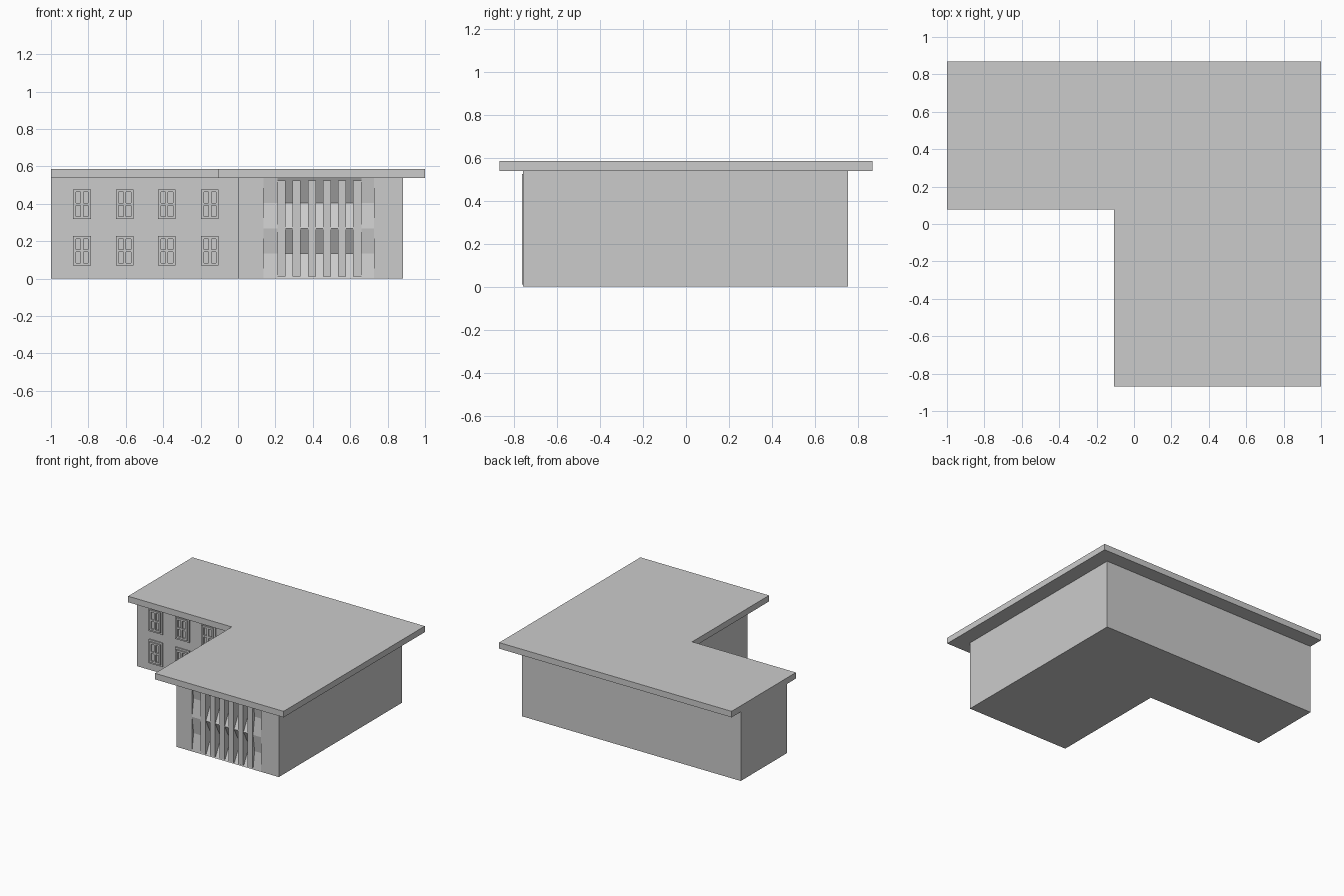
import bpy, bmesh

if "Cube" in bpy.data.objects:
    bpy.data.objects.remove(bpy.data.objects["Cube"])


def prism(name, pts, axis, a, b):
    """Extrude a closed 2D outline along x (pts = y,z) or z (pts = x,y)."""
    bm = bmesh.new()
    vec = (lambda p, t: (t, *p)) if axis == 'x' else (lambda p, t: (*p, t))
    lo = [bm.verts.new(vec(p, a)) for p in pts]
    hi = [bm.verts.new(vec(p, b)) for p in pts]
    bm.faces.new(lo)
    bm.faces.new(hi)
    for i in range(len(pts)):
        j = (i + 1) % len(pts)
        bm.faces.new((lo[i], lo[j], hi[j], hi[i]))
    bmesh.ops.recalc_face_normals(bm, faces=bm.faces)
    me = bpy.data.meshes.new(name)
    bm.to_mesh(me)
    bm.free()
    ob = bpy.data.objects.new(name, me)
    bpy.context.collection.objects.link(ob)
    return ob


def box(name, x0, x1, y0, y1, z0, z1):
    return prism(name, [(x0, y0), (x1, y0), (x1, y1), (x0, y1)], 'z', z0, z1)


FRONT, WING, H = -0.758, 0.185, 0.538

# L-shaped walls with overhanging flat roof
walls = prism("walls", [(-1, WING), (0, WING), (0, FRONT), (0.882, FRONT),
                        (0.882, 0.755), (-1, 0.755)], 'z', 0, H)
prism("roof", [(-1, 0.077), (-0.107, 0.077), (-0.107, -0.868), (1, -0.868),
               (1, 0.868), (-1, 0.868)], 'z', H, 0.585)

# Recess in the front wing
cutter = box("recess_cutter", 0.135, 0.727, FRONT - 0.1, FRONT + 0.09, -0.1, H - 0.001)
cutter.hide_render = True
cutter.hide_viewport = True
mod = walls.modifiers.new("recess", 'BOOLEAN')
mod.object = cutter
mod.solver = 'EXACT'


# Folded panels: shallow at the sides, deep in the middle
def folded(name, x0, x1, depth):
    zs = [H * i / 4 for i in range(5)]
    pts = [(FRONT + (depth if i % 2 else 0), z) for i, z in enumerate(zs)]
    prism(name, pts + [(FRONT + 0.1, H), (FRONT + 0.1, 0)], 'x', x0, x1)


folded("folded_panel_left", 0.135, 0.21, 0.02)
folded("folded_panel_middle", 0.21, 0.66, 0.07)
folded("folded_panel_right", 0.66, 0.727, 0.02)

# Vertical fins
for i in range(6):
    x = 0.211 + i * 0.081
    box(f"fin_{i}", x, x + 0.043, FRONT - 0.005, FRONT + 0.09, 0.01, 0.525)


# Four-pane windows on the side wing
def window(x, z):
    w, h, y = 0.122, 0.186, WING
    t = 0.014
    box("window_sill_frame", x, x + w, y - 0.008, y + 0.01, z, z + h)
    for n, (a, b, c, d) in enumerate([(t, w - t, t, 2 * t), (t, w - t, h - 2 * t, h - t),
                                      (t, 2 * t, 2 * t, h - 2 * t), (w - 2 * t, w - t, 2 * t, h - 2 * t),
                                      (w / 2 - 0.007, w / 2 + 0.007, 2 * t, h - 2 * t),
                                      (2 * t, w - 2 * t, h / 2 - 0.007, h / 2 + 0.007)]):
        box(f"window_bar_{n}", x + a, x + b, y - 0.018, y - 0.006, z + c, z + d)


for x in (-0.895, -0.666, -0.441, -0.211):
    for z in (0.055, 0.305):
        window(x, z)
